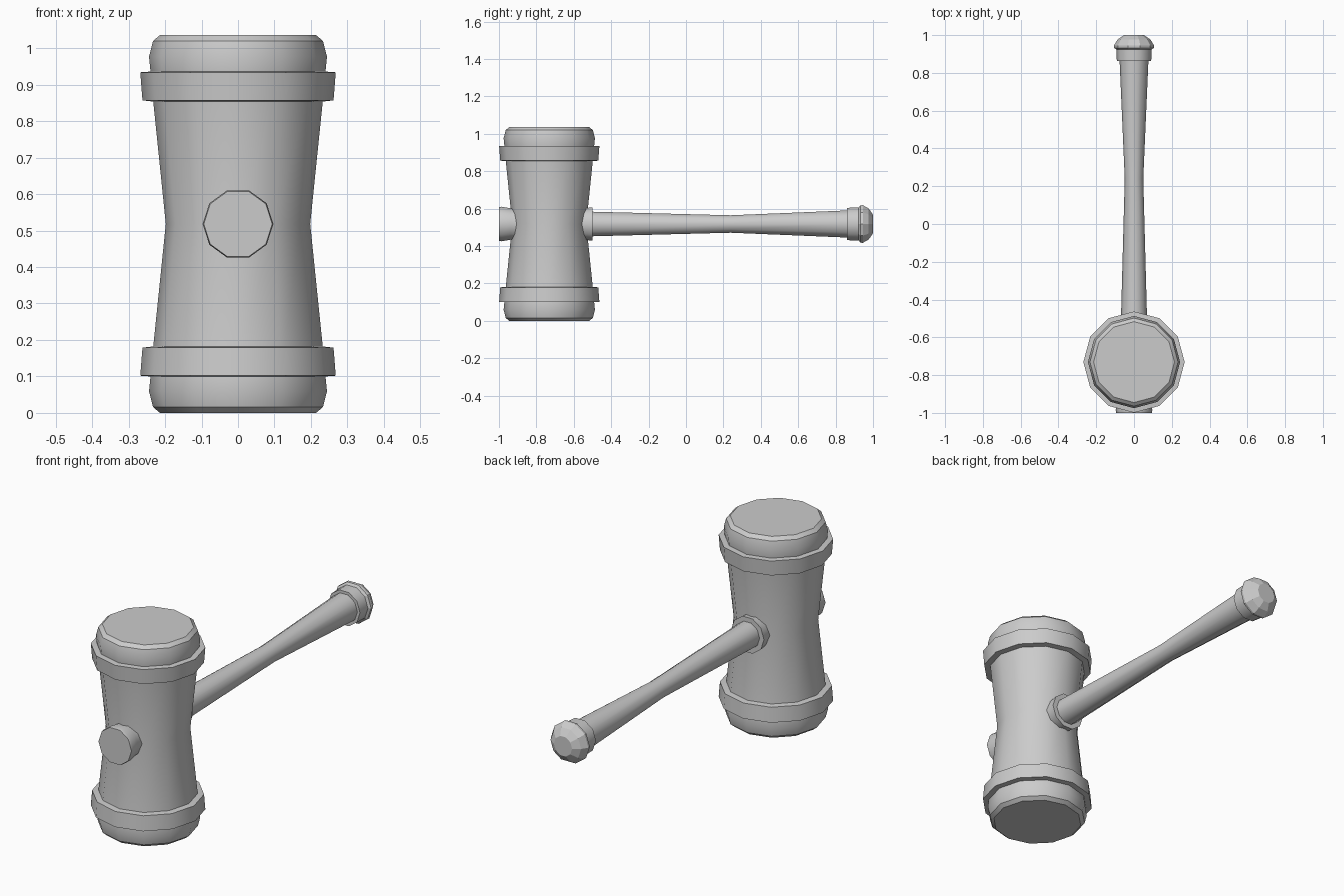
import bpy
import math

if "Cube" in bpy.data.objects:
    bpy.data.objects.remove(bpy.data.objects["Cube"])

HEAD_Y = -0.731     # head axis position
MID_Z = 0.518       # handle axis height, also the head's mirror plane


def lathe(name, profile, sides, place, angle=40, closed=False):
    """Spin (radius, distance) points; place(x, y, t) maps them into the world."""
    verts, rings = [], []
    for r, t in profile:
        if r < 1e-6:
            rings.append([len(verts)])
            verts.append(place(0, 0, t))
        else:
            rings.append(list(range(len(verts), len(verts) + sides)))
            for i in range(sides):
                a = 2 * math.pi * i / sides
                verts.append(place(r * math.cos(a), r * math.sin(a), t))
    faces = []
    pairs = list(zip(rings, rings[1:]))
    if closed:
        pairs.append((rings[-1], rings[0]))
    else:
        # close both ends with a single flat face
        faces += [rings[0][::-1], rings[-1]]
    for lo, hi in pairs:
        for i in range(sides):
            j = (i + 1) % sides
            faces.append([lo[i], lo[j], hi[j], hi[i]])
    me = bpy.data.meshes.new(name)
    me.from_pydata(verts, [], faces)
    import bmesh
    bm = bmesh.new()
    bm.from_mesh(me)
    bmesh.ops.recalc_face_normals(bm, faces=bm.faces)
    bm.to_mesh(me)
    bm.free()
    me.polygons.foreach_set("use_smooth", [True] * len(me.polygons))
    me.set_sharp_from_angle(angle=math.radians(angle))
    ob = bpy.data.objects.new(name, me)
    bpy.context.collection.objects.link(ob)
    return ob


def along_y(x, y, t):
    return (x, t, MID_Z + y)


# Waisted head barrel
lathe("head_barrel", [(0.239, -0.40), (0.198, 0.0), (0.239, 0.40)], 12,
      lambda x, y, t: (x, HEAD_Y + y, MID_Z + t))

# Bands and striking caps, mirrored top and bottom
for side, label in ((1, "upper"), (-1, "lower")):
    def along_z(x, y, t, s=side):
        return (x, HEAD_Y + y, MID_Z + s * t)
    lathe(label + "_band",
          [(0.225, 0.335), (0.262, 0.339), (0.268, 0.416), (0.225, 0.419)],
          12, along_z, closed=True)
    lathe(label + "_striking_cap",
          [(0.237, 0.38), (0.240, 0.418), (0.244, 0.459), (0.233, 0.502),
           (0.214, 0.518)], 12, along_z, angle=35)

# Front end of the handle, poking through the head
lathe("front_peg", [(0.094, -1.0), (0.097, -0.985), (0.088, -0.938), (0.088, -0.85)],
      10, along_y)

# Collar where the handle leaves the head
lathe("handle_collar", [(0.087, -0.62), (0.088, -0.548), (0.094, -0.50)], 10, along_y)

# Tapered handle shaft
lathe("handle_shaft", [(0.071, -0.60), (0.069, -0.50), (0.049, 0.24), (0.077, 0.88)],
      10, along_y)

# Grip ring and faceted pommel
lathe("grip_ring", [(0.091, 0.862), (0.093, 0.925)], 10, along_y)
lathe("pommel", [(0.088, 0.92), (0.105, 0.932), (0.106, 0.945),
                 (0.087, 0.977), (0.052, 1.0)], 10, along_y, angle=20)
